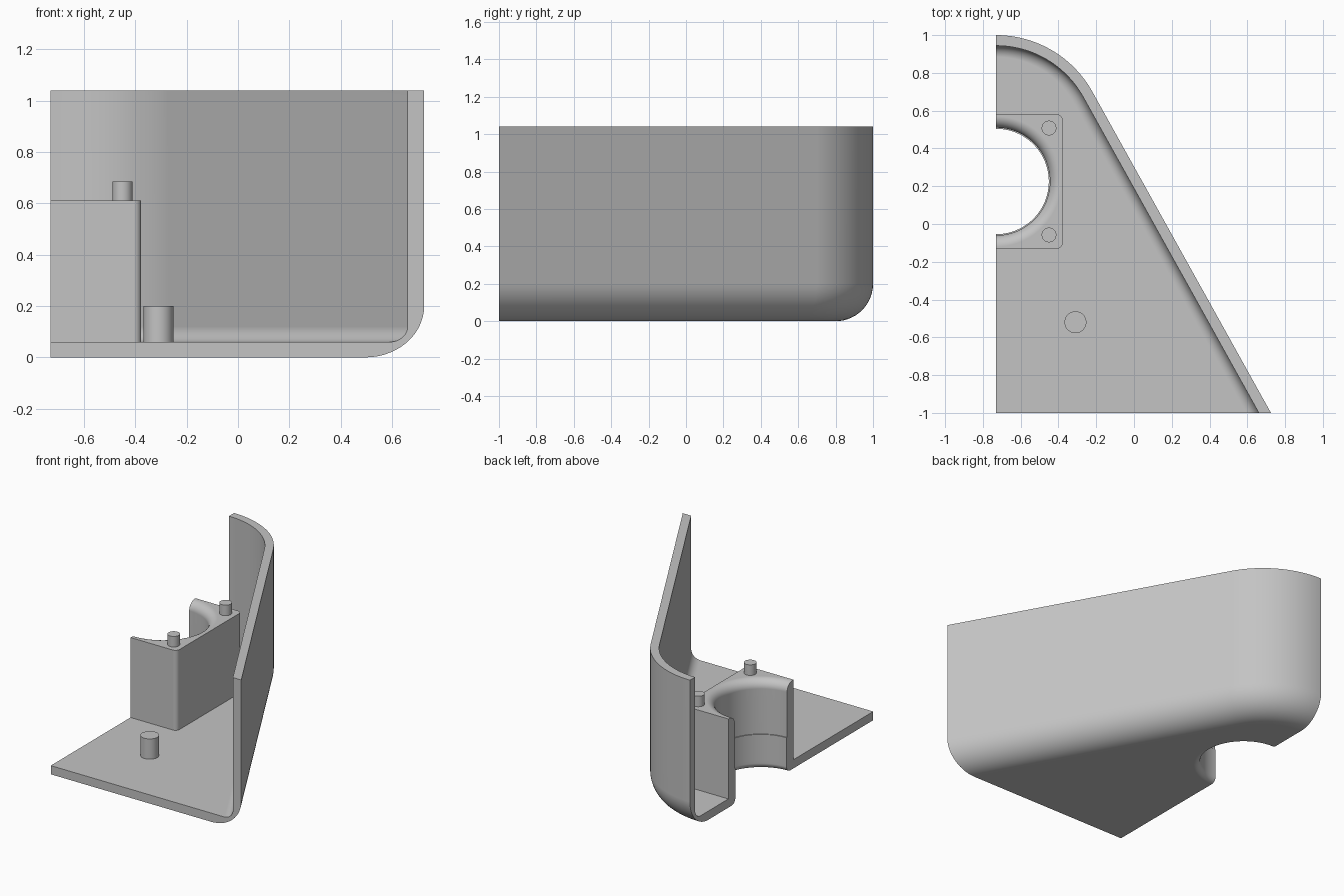
import bpy, bmesh
from math import sin, cos, pi, atan2, radians

if "Cube" in bpy.data.objects:
    bpy.data.objects.remove(bpy.data.objects["Cube"])

grey = bpy.data.materials.new("plain grey")
grey.use_nodes = True
grey.diffuse_color = (0.55, 0.55, 0.55, 1)
grey.node_tree.nodes["Principled BSDF"].inputs["Base Color"].default_value = grey.diffuse_color

CUT = -0.73               # plane where the housing is halved
FRONT, BACK = -1.0, 1.0
HEIGHT, FLOOR, WALL = 1.04, 0.06, 0.056
CORNER = 0.583            # radius of the rounded back corner
LEAN = atan2(0.486, 0.874)  # direction the slanted wall faces
HOLE_Y = 0.225


def finish(name, bm):
    """Turn a bmesh into a grey object."""
    bmesh.ops.recalc_face_normals(bm, faces=bm.faces)
    mesh = bpy.data.meshes.new(name)
    bm.to_mesh(mesh)
    bm.free()
    mesh.materials.append(grey)
    ob = bpy.data.objects.new(name, mesh)
    bpy.context.collection.objects.link(ob)
    return ob


def activate(ob):
    bpy.ops.object.select_all(action='DESELECT')
    ob.select_set(True)
    bpy.context.view_layer.objects.active = ob


def shade(ob):
    activate(ob)
    bpy.ops.object.shade_smooth_by_angle(angle=radians(30))
    mod = ob.modifiers.new("even shading", 'WEIGHTED_NORMAL')
    mod.keep_sharp = True


def fillet(cu, cv, r, start, end, n=10):
    """Points on an arc in a 2D profile, angles in quarter turns."""
    angles = [(start + (end - start) * i / n) * pi / 2 for i in range(n + 1)]
    return [(cu + r * cos(a), cv + r * sin(a)) for a in angles]


def contour(inset, n=24):
    """Plan outline of the wall, moved inward by inset."""
    r = CORNER - inset
    angles = [pi / 2 + (LEAN - pi / 2) * i / n for i in range(n + 1)]
    pts = [(CUT + r * cos(a), BACK - CORNER + r * sin(a)) for a in angles]
    return pts + [(0.725 - inset / cos(LEAN), FRONT)]


# Shell: wall section (inset, z) swept round the plan, closed by a flat floor
section = fillet(0.2, 0.2, 0.2, 3, 2, 14) + [(0, HEIGHT), (WALL, HEIGHT)]
section += fillet(WALL + 0.06, FLOOR + 0.06, 0.06, 2, 3, 8)
bm = bmesh.new()
rows = [[bm.verts.new((x, y, z)) for x, y in contour(d)] for d, z in section]
for a, b in zip(rows, rows[1:]):
    for i in range(len(a) - 1):
        bm.faces.new((a[i], a[i + 1], b[i + 1], b[i]))
low, high = [bm.verts.new((CUT, FRONT, z)) for z in (0, FLOOR)]
bm.faces.new(rows[0] + [low])
bm.faces.new(rows[-1] + [high])
bm.faces.new([r[0] for r in rows] + [high, low])
bm.faces.new([r[-1] for r in rows] + [high, low])
shell = finish("housing_shell", bm)

# Support block with two rounded upright edges
X1, Y0, Y1, TOP = -0.377, -0.13, 0.58, 0.612
R = 0.03
plan = [(CUT, Y0)] + fillet(X1 - R, Y0 + R, R, -1, 0, 6)
plan += fillet(X1 - R, Y1 - R, R, 0, 1, 6) + [(CUT, Y1)]
bm = bmesh.new()
base = bm.faces.new([bm.verts.new((x, y, FLOOR)) for x, y in plan])
up = bmesh.ops.extrude_face_region(bm, geom=[base], use_keep_orig=True)
bmesh.ops.translate(bm, vec=(0, 0, TOP - FLOOR),
                    verts=[v for v in up["geom"] if isinstance(v, bmesh.types.BMVert)])
block = finish("support_block", bm)

# Bore cutter: stepped, with rounded mouths at both ends
lower, upper, f0, f1, step = 0.279, 0.285, 0.04, 0.06, 0.24
bore = [(0, -0.1), (lower + f0, -0.1)] + fillet(lower + f0, f0, f0, 3, 2)
bore += [(lower, step), (upper, step)] + fillet(upper + f1, TOP - f1, f1, 2, 1)
bore += [(upper + f1, 0.8), (0, 0.8)]
bm = bmesh.new()
verts = [bm.verts.new((CUT + r, HOLE_Y, z)) for r, z in bore]
edges = [bm.edges.new(p) for p in zip(verts, verts[1:])]
bmesh.ops.spin(bm, geom=verts + edges, cent=(CUT, HOLE_Y, 0), axis=(0, 0, 1),
               angle=2 * pi, steps=96, use_merge=True)
bmesh.ops.remove_doubles(bm, verts=bm.verts, dist=0.0001)
cutter = finish("bore_cutter", bm)
cutter.hide_render = True

for ob in (shell, block):
    mod = ob.modifiers.new("bore", 'BOOLEAN')
    mod.operation, mod.solver, mod.object = 'DIFFERENCE', 'EXACT', cutter
    activate(ob)
    bpy.ops.object.modifier_apply(modifier=mod.name)
    shade(ob)
bpy.data.objects.remove(cutter)


# Locating pegs
def peg(name, x, y, r, z0, z1):
    bm = bmesh.new()
    bmesh.ops.create_cone(bm, cap_ends=True, segments=40, radius1=r, radius2=r, depth=z1 - z0)
    bmesh.ops.translate(bm, verts=bm.verts, vec=(x, y, (z0 + z1) / 2))
    shade(finish(name, bm))


peg("floor_peg", -0.31, -0.52, 0.058, FLOOR, 0.2)
for name, side in (("front_block_peg", -1), ("back_block_peg", 1)):
    peg(name, -0.45, HOLE_Y + side * 0.283, 0.039, TOP, 0.685)
